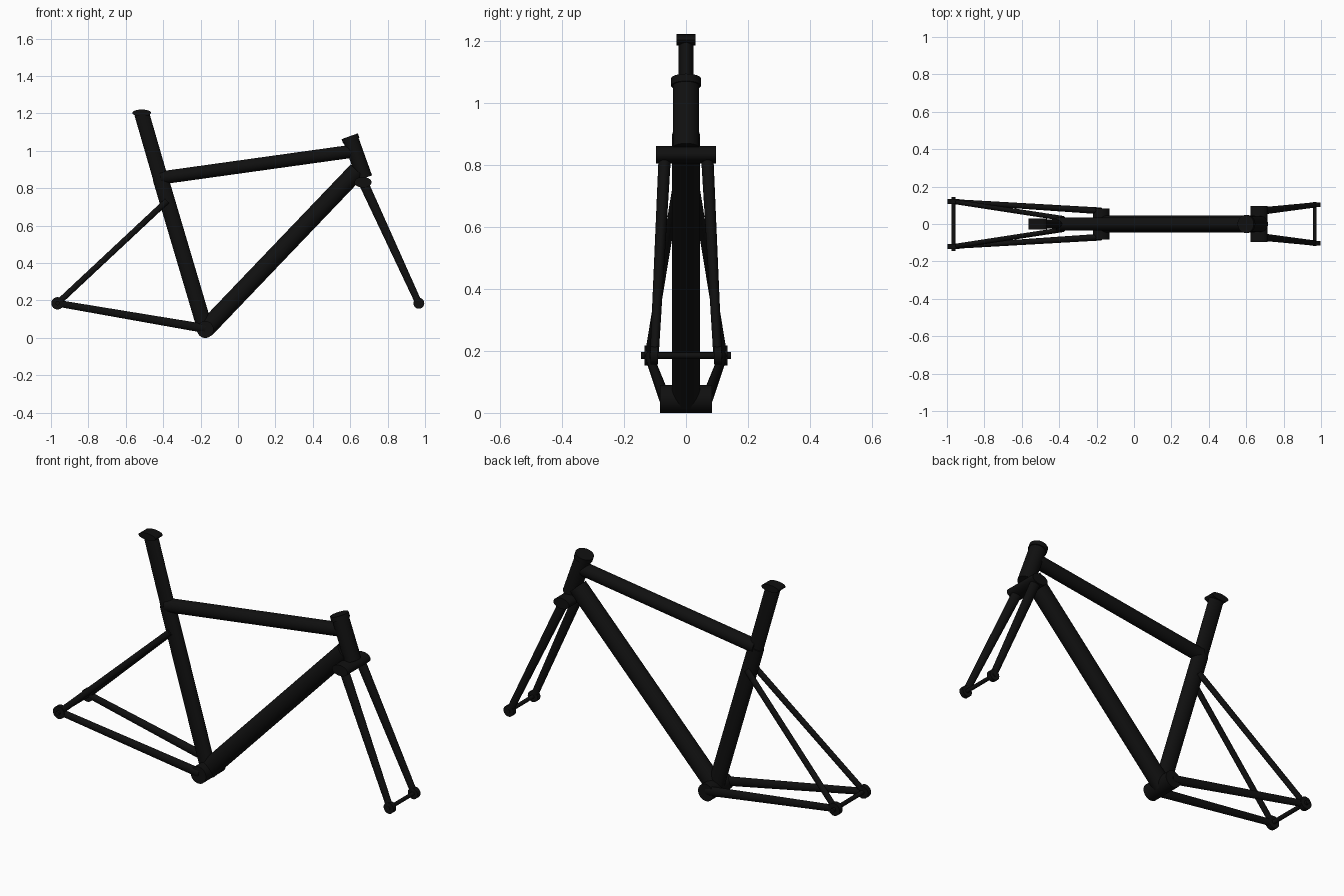
import bpy
import bmesh
from mathutils import Vector, Matrix

cube = bpy.data.objects.get("Cube")
if cube:
    bpy.data.objects.remove(cube, do_unlink=True)

black = bpy.data.materials.new("matte black")
black.use_nodes = True
color = (0.005, 0.005, 0.005, 1)
black.diffuse_color = color
black.node_tree.nodes["Principled BSDF"].inputs["Base Color"].default_value = color


def tube(name, a, b, start, end=None, side=(0, 1, 0), sides=32):
    """Capped oval tube from a to b; start and end are (depth, width) radii, width lying along side."""
    a, b, end = Vector(a), Vector(b), end or start
    axis = (b - a).normalized()
    u = Vector(side).cross(axis).normalized()
    v = axis.cross(u)
    frame = Matrix((u, v, axis)).transposed()
    bm = bmesh.new()
    bmesh.ops.create_cone(bm, cap_ends=True, segments=sides, radius1=1, radius2=1, depth=2)
    for vert in bm.verts:
        p = vert.co
        radii, base = (start, a) if p.z < 0 else (end, b)
        vert.co = base + frame @ Vector((p.x * radii[0], p.y * radii[1], 0))
    mesh = bpy.data.meshes.new(name)
    bm.to_mesh(mesh)
    bm.free()
    mesh.materials.append(black)
    obj = bpy.data.objects.new(name, mesh)
    bpy.context.collection.objects.link(obj)
    bpy.ops.object.select_all(action="DESELECT")
    obj.select_set(True)
    bpy.context.view_layer.objects.active = obj
    bpy.ops.object.shade_smooth_by_angle()
    return obj


def cross_tube(name, x, z, y0, y1, rx, rz):
    """Oval tube running across the frame."""
    return tube(name, (x, y0, z), (x, y1, z), (rx, rz), side=(0, 0, 1))


# Main joints
bottom = Vector((-0.175, 0, 0.045))
seat_joint = Vector((-0.415, 0, 0.855))
post_top = Vector((-0.515, 0, 1.2))
head_top = Vector((0.597, 0, 1.078))
head_low = Vector((0.677, 0, 0.855))
head_axis = (head_top - head_low).normalized()

# Main triangle
tube("seat_tube", bottom, seat_joint, (0.042, 0.031))
tube("seat_post", seat_joint, post_top, (0.04, 0.024))
tube("top_tube", seat_joint, (0.626, 0, 1.0), (0.035, 0.035))
tube("down_tube", bottom, (0.637, 0, 0.894), (0.048, 0.045))
tube("head_tube", head_low, head_top, (0.042, 0.042))
tube("head_collar", head_top - head_axis * 0.025, head_top, (0.046, 0.048))
cross_tube("saddle_clamp", -0.515, 1.203, -0.03, 0.03, 0.05, 0.018)
cross_tube("bottom_bracket", bottom.x, bottom.z, -0.084, 0.084, 0.045, 0.045)

# Fork crown and axles
cross_tube("fork_crown", 0.668, 0.832, -0.097, 0.097, 0.046, 0.028)
cross_tube("rear_axle", -0.965, 0.185, -0.145, 0.145, 0.011, 0.011)
cross_tube("front_axle", 0.967, 0.185, -0.118, 0.118, 0.01, 0.01)

# Paired stays, fork blades and dropouts
for label, s in (("left", -1), ("right", 1)):
    rear = (-0.965, 0.12 * s, 0.185)
    front = (0.967, 0.102 * s, 0.185)
    tube("chain_stay_" + label, (-0.175, 0.07 * s, 0.05), rear, (0.024, 0.018), (0.018, 0.013))
    tube("seat_stay_" + label, (-0.38, 0.03 * s, 0.732), rear, (0.016, 0.013))
    tube("fork_blade_" + label, (0.668, 0.068 * s, 0.835), front, (0.026, 0.02), (0.018, 0.014))
    cross_tube("rear_dropout_" + label, rear[0], rear[2],
               rear[1] - 0.013, rear[1] + 0.013, 0.033, 0.033)
    cross_tube("front_dropout_" + label, front[0], front[2],
               front[1] - 0.012, front[1] + 0.012, 0.029, 0.029)
